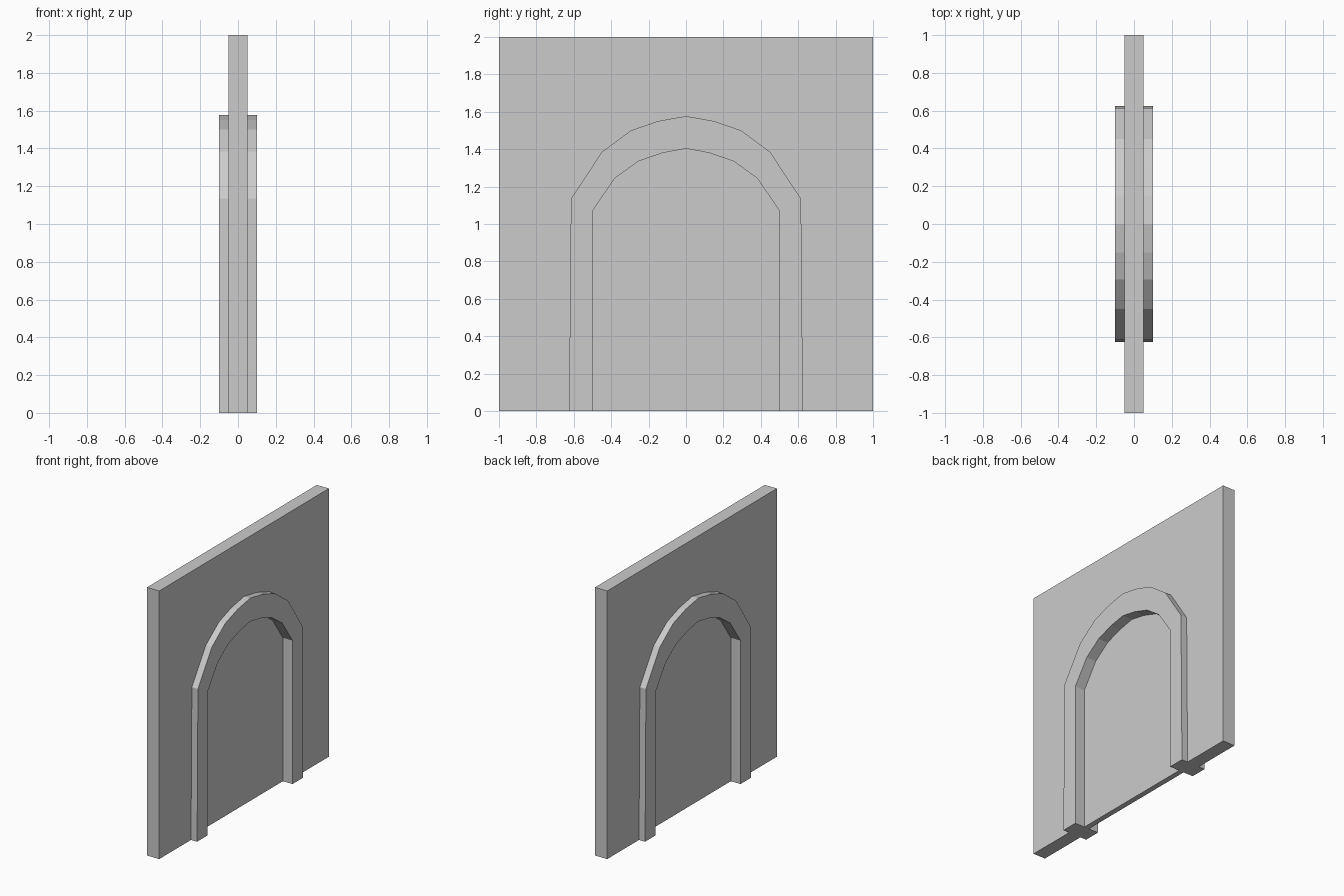
import bpy, bmesh

if "Cube" in bpy.data.objects:
    bpy.data.objects.remove(bpy.data.objects["Cube"])


def slab(name, outline, half):
    """Solid made from a (y, z) outline, extending half to each side of x = 0."""
    bm = bmesh.new()
    face = bm.faces.new([bm.verts.new((-half, y, z)) for y, z in outline])
    new = bmesh.ops.extrude_face_region(bm, geom=[face], use_keep_orig=True)["geom"]
    bmesh.ops.translate(bm, vec=(2 * half, 0, 0),
                        verts=[g for g in new if isinstance(g, bmesh.types.BMVert)])
    bmesh.ops.recalc_face_normals(bm, faces=bm.faces)
    mesh = bpy.data.meshes.new(name)
    bm.to_mesh(mesh)
    bm.free()
    obj = bpy.data.objects.new(name, mesh)
    bpy.context.collection.objects.link(obj)
    return obj


def mirrored(half_curve):
    """Full arch line from the +y foot over the crown to the -y foot."""
    return half_curve + [(-y, z) for y, z in reversed(half_curve[:-1])]


# arch lines, foot to crown
outer = mirrored([(0.625, 0), (0.615, 1.135), (0.45, 1.385),
                  (0.295, 1.5), (0.15, 1.55), (0, 1.577)])
inner = mirrored([(0.5, 0), (0.5, 1.07), (0.38, 1.245),
                  (0.255, 1.335), (0.125, 1.38), (0, 1.403)])

# wall around the arch
slab("wall", [(-1, 0), (-1, 2), (1, 2), (1, 0)] + outer, 0.05)

# raised arch frame
slab("arch_frame", outer + inner[::-1], 0.1)

# thinner recessed panel filling the opening
slab("door_panel", inner, 0.02)
